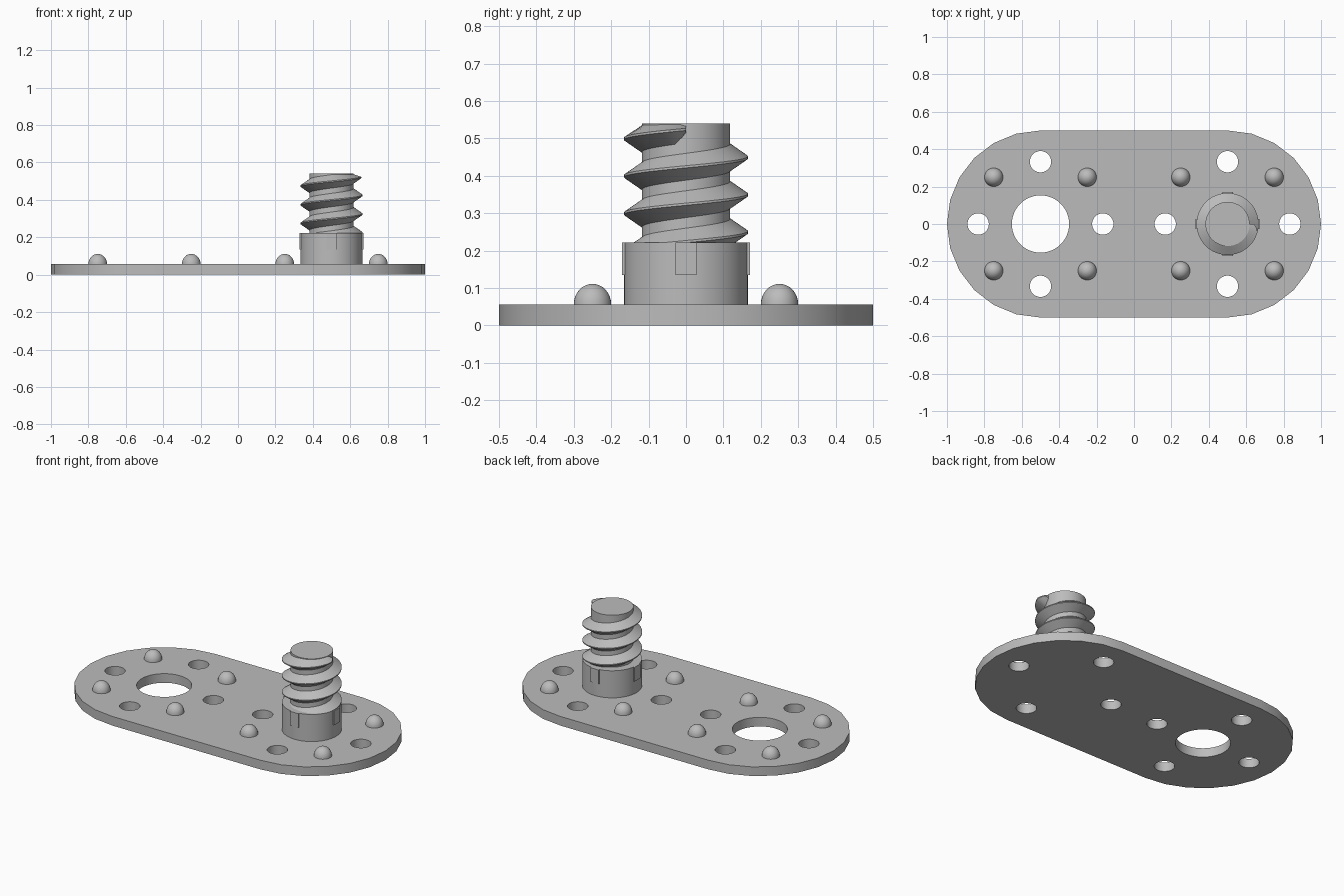
import bpy, bmesh, math

if "Cube" in bpy.data.objects:
    bpy.data.objects.remove(bpy.data.objects["Cube"])

grey = bpy.data.materials.new("light_grey")
grey.diffuse_color = (0.5, 0.5, 0.5, 1)
grey.use_nodes = True
grey.node_tree.nodes["Principled BSDF"].inputs["Base Color"].default_value = grey.diffuse_color
PLATE_TOP, BOSS_TOP, TOP = 0.056, 0.222, 0.54
POST_X = 0.5


def finish(name, bm, smooth=True):
    bmesh.ops.recalc_face_normals(bm, faces=bm.faces)
    me = bpy.data.meshes.new(name)
    bm.to_mesh(me)
    bm.free()
    ob = bpy.data.objects.new(name, me)
    bpy.context.collection.objects.link(ob)
    me.materials.append(grey)
    if smooth:
        bpy.ops.object.select_all(action='DESELECT')
        ob.select_set(True)
        bpy.context.view_layer.objects.active = ob
        bpy.ops.object.shade_smooth_by_angle(angle=math.radians(31))
    return ob


def add_prism(bm, points, z0, z1):
    low = [bm.verts.new((x, y, z0)) for x, y in points]
    high = [bm.verts.new((x, y, z1)) for x, y in points]
    n = len(points)
    bm.faces.new(low[::-1])
    bm.faces.new(high)
    for i in range(n):
        j = (i + 1) % n
        bm.faces.new((low[i], low[j], high[j], high[i]))


def circle(cx, cy, r, n):
    return [(cx + r * math.cos(2 * math.pi * i / n),
             cy + r * math.sin(2 * math.pi * i / n)) for i in range(n)]


# Base plate: stadium outline
outline = []
for cx, start in ((0.5, -90), (-0.5, 90)):
    for i in range(13):
        a = math.radians(start + 15 * i)
        outline.append((cx + 0.5 * math.cos(a), 0.5 * math.sin(a)))
bm = bmesh.new()
add_prism(bm, outline, 0, PLATE_TOP)
plate = finish("base_plate", bm, smooth=False)

# Holes: one large socket hole and two rings of four small ones
bm = bmesh.new()
add_prism(bm, circle(-0.5, 0, 0.153, 48), -0.1, 0.2)
for cx in (-0.5, 0.5):
    for hx, hy in circle(cx, 0, 0.333, 4):
        add_prism(bm, circle(hx, hy, 0.057, 32), -0.1, 0.2)
cutter = finish("hole_cutter", bm, smooth=False)
mod = plate.modifiers.new("holes", 'BOOLEAN')
mod.operation, mod.solver, mod.object = 'DIFFERENCE', 'EXACT', cutter
bpy.context.view_layer.objects.active = plate
bpy.ops.object.select_all(action='DESELECT')
plate.select_set(True)
bpy.ops.object.modifier_apply(modifier="holes")
bpy.data.objects.remove(cutter)
bpy.ops.object.shade_smooth_by_angle(angle=math.radians(31))

# Domed studs
for x in (-0.75, -0.25, 0.25, 0.75):
    for y in (-0.25, 0.25):
        bm = bmesh.new()
        bmesh.ops.create_uvsphere(bm, u_segments=32, v_segments=16, radius=0.05)
        bmesh.ops.delete(bm, geom=[v for v in bm.verts if v.co.z < -0.001],
                         context='VERTS')
        for v in bm.verts:
            v.co.x += x
            v.co.y += y
            v.co.z = PLATE_TOP + v.co.z * 1.1
        finish("stud", bm)

# Boss under the screw
bm = bmesh.new()
add_prism(bm, circle(POST_X, 0, 0.166, 48), PLATE_TOP, BOSS_TOP)
finish("boss", bm)

# Four thin ribs on the upper part of the boss
for k in range(4):
    a = k * math.pi / 2
    c, s = math.cos(a), math.sin(a)
    rib = [(0.15, -0.028), (0.171, -0.028), (0.171, 0.028), (0.15, 0.028)]
    bm = bmesh.new()
    add_prism(bm, [(POST_X + c * x - s * y, s * x + c * y) for x, y in rib],
              0.135, BOSS_TOP)
    finish("boss_rib", bm, smooth=False)

# Screw core
bm = bmesh.new()
add_prism(bm, circle(POST_X, 0, 0.118, 48), BOSS_TOP, TOP)
finish("screw_core", bm)

# Helical V thread, tapering to a point at its upper end
bm = bmesh.new()
PITCH, TURNS, STEPS = 0.1, 3.6, 48
total = int(TURNS * STEPS)
rings = []
for i in range(total + 1):
    left = total - i
    a = -2 * math.pi * left / STEPS
    zc = 0.524 - PITCH * left / STEPS
    f = min(1, 0.25 + 0.4 * left)
    crest = 0.112 + 0.054 * min(1, 0.55 + 0.25 * left)
    ring = []
    for r, dz in ((0.112, -0.04 * f), (crest, -0.003),
                  (crest, 0.003), (0.112, 0.04 * f)):
        z = min(max(zc + dz, 0.2), TOP - 0.001)
        ring.append(bm.verts.new((POST_X + r * math.cos(a), r * math.sin(a), z)))
    rings.append(ring)
for p, q in zip(rings, rings[1:]):
    for j in range(4):
        k = (j + 1) % 4
        bm.faces.new((p[j], p[k], q[k], q[j]))
bm.faces.new(rings[0])
bm.faces.new(rings[-1])
finish("screw_thread", bm)
